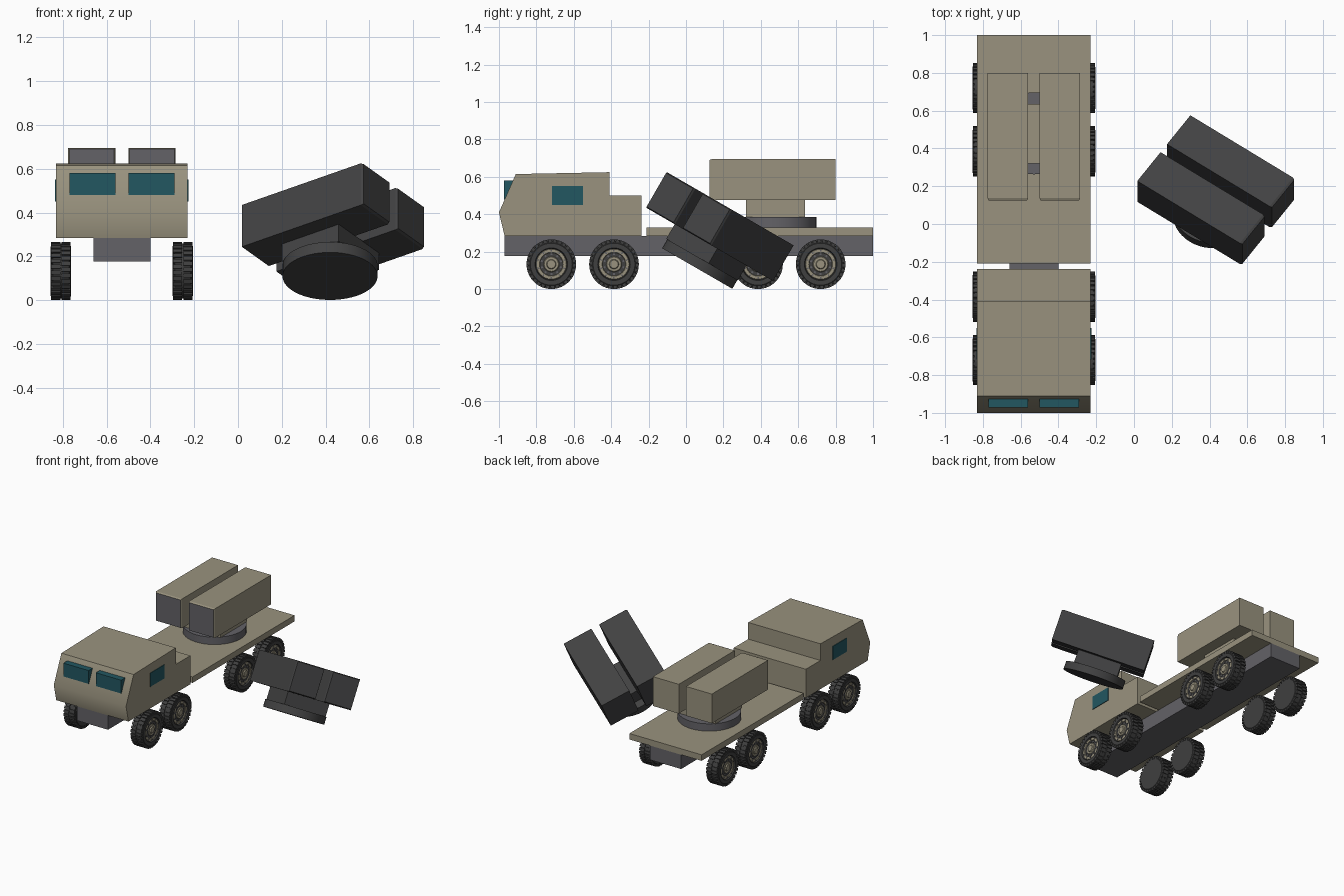
import bpy, bmesh, math
from mathutils import Matrix, Vector

cube = bpy.data.objects.get("Cube")
if cube:
    bpy.data.objects.remove(cube, do_unlink=True)


def material(name, rgb):
    m = bpy.data.materials.new(name)
    m.use_nodes = True
    m.diffuse_color = (*rgb, 1)
    m.node_tree.nodes["Principled BSDF"].inputs["Base Color"].default_value = (*rgb, 1)
    return m


TAN = material("desert tan", (0.32, 0.29, 0.21))
GREY = material("frame grey", (0.125, 0.122, 0.135))
DARK = material("wreck black", (0.055, 0.055, 0.056))
RUBBER = material("tyre rubber", (0.05, 0.05, 0.05))
GLASS = material("teal glass", (0.016, 0.095, 0.12))

CX = -0.53     # centre line of the truck
HALF = 0.30    # half width of the body


def finish(name, bm, mats, smooth=None):
    bmesh.ops.recalc_face_normals(bm, faces=bm.faces)
    me = bpy.data.meshes.new(name)
    bm.to_mesh(me)
    bm.free()
    for m in mats:
        me.materials.append(m)
    ob = bpy.data.objects.new(name, me)
    bpy.context.collection.objects.link(ob)
    if smooth:
        bpy.ops.object.select_all(action='DESELECT')
        ob.select_set(True)
        bpy.context.view_layer.objects.active = ob
        bpy.ops.object.shade_smooth_by_angle(angle=math.radians(smooth))
    return ob


def add_box(bm, lo, hi, mat=0, turn=Matrix()):
    lo, hi = Vector(lo), Vector(hi)
    place = turn @ Matrix.Translation((lo + hi) / 2) @ Matrix.Diagonal((*(hi - lo), 1))
    verts = bmesh.ops.create_cube(bm, size=1, matrix=place)["verts"]
    faces = {f for v in verts for f in v.link_faces}
    for f in faces:
        f.material_index = mat
    return faces


def box(name, lo, hi, mat):
    bm = bmesh.new()
    add_box(bm, lo, hi)
    return finish(name, bm, [mat])


def add_lathe(bm, profile, steps, mat=0):
    # profile of (x, radius) points turned about the x axis
    rings = [[bm.verts.new((x, r * math.cos(math.tau * i / steps), r * math.sin(math.tau * i / steps)))
              for i in range(steps)] for x, r in profile]
    faces = [bm.faces.new(rings[0]), bm.faces.new(rings[-1])]
    for a, b in zip(rings, rings[1:]):
        for i in range(steps):
            j = (i + 1) % steps
            faces.append(bm.faces.new((a[i], a[j], b[j], b[i])))
    for f in faces:
        f.material_index = mat


# Chassis and cargo deck
box("chassis", (CX - 0.13, -0.97, 0.178), (CX + 0.13, 1.0, 0.285), GREY)
box("deck", (CX - HALF, -0.21, 0.285), (CX + HALF, 1.0, 0.33), TAN)

# Cab from its side outline
outline = [(-0.97, 0.285), (-1.0, 0.41), (-0.91, 0.615), (-0.41, 0.625),
           (-0.41, 0.5), (-0.237, 0.5), (-0.237, 0.285)]
bm = bmesh.new()
side = bm.faces.new([bm.verts.new((CX - HALF, y, z)) for y, z in outline])
out = bmesh.ops.extrude_face_region(bm, geom=[side])["geom"]
bmesh.ops.translate(bm, vec=(2 * HALF, 0, 0), verts=[v for v in out if isinstance(v, bmesh.types.BMVert)])
finish("cab", bm, [TAN], 40)

# Cab windows
for s, label in ((-1, "right"), (1, "left")):
    mid = CX + s * 0.135
    box(label + "_windscreen", (mid - 0.105, -0.972, 0.48), (mid + 0.105, -0.9, 0.58), GLASS)
    edge = CX + s * HALF
    box(label + "_door_window", (edge - 0.004, -0.717, 0.45), (edge + 0.004, -0.55, 0.552), GLASS)

# Wheel: tyre, tread blocks, hub and bolts, outer side on +x
R = 0.133


def make_wheel(name):
    bm = bmesh.new()
    add_lathe(bm, [(-0.047, 0.086), (-0.047, 0.112), (-0.036, 0.126), (0.036, 0.126),
                   (0.047, 0.112), (0.047, 0.087), (0.036, 0.083)], 36)
    add_lathe(bm, [(0.034, 0.083), (0.041, 0.08), (0.041, 0.064), (0.032, 0.06), (0.032, 0.045),
                   (0.04, 0.038), (0.04, 0.026), (0.047, 0.022), (0.047, 0.012)], 24, 1)
    blocks = 30
    for row in (-1, 1):
        for i in range(blocks):
            turn = Matrix.Rotation(math.tau * (i + row * 0.25) / blocks, 4, 'X')
            x = row * 0.0235
            add_box(bm, (x - 0.021, -0.0095, 0.114), (x + 0.021, 0.0095, R - 0.0005), 0, turn)
    for i in range(10):
        turn = Matrix.Rotation(math.tau * i / 10, 4, 'X')
        add_box(bm, (0.03, -0.005, 0.048), (0.04, 0.005, 0.058), 2, turn)
        add_box(bm, (0.038, -0.004, 0.068), (0.045, 0.004, 0.076), 2, turn)
    return finish(name, bm, [RUBBER, TAN, GREY], 35)


master = None
for s, label in ((-1, "right"), (1, "left")):
    for n, y in enumerate((-0.72, -0.385, 0.385, 0.72), 1):
        name = f"{label}_wheel_{n}"
        if master is None:
            wheel = master = make_wheel(name)
        else:
            wheel = bpy.data.objects.new(name, master.data)
            bpy.context.collection.objects.link(wheel)
        wheel.location = (CX + s * 0.278, y, R)
        wheel.rotation_euler.z = 0 if s > 0 else math.pi


# Launcher turret: ring, pedestal and two pods, base at its own origin
def turret(prefix, body, trim, place):
    bm = bmesh.new()
    bmesh.ops.create_cone(bm, cap_ends=True, segments=48, radius1=0.217, radius2=0.217, depth=0.055,
                          matrix=Matrix.Translation((0, 0, 0.0275)))
    parts = [finish(prefix + "_turntable", bm, [trim], 35)]
    parts.append(box(prefix + "_pedestal", (-0.16, -0.16, 0.055), (0.16, 0.155, 0.147), body))
    for s, label in ((-1, "right"), (1, "left")):
        bm = bmesh.new()
        mid = s * 0.1375
        faces = add_box(bm, (mid - 0.1075, -0.343, 0.145), (mid + 0.1075, 0.32, 0.365))
        front = min(faces, key=lambda f: f.calc_center_median().y)
        bmesh.ops.inset_region(bm, faces=[front], thickness=0.008, depth=0.012)
        front.material_index = 1
        parts.append(finish(f"{prefix}_{label}_pod", bm, [body, trim]))
    for ob in parts:
        ob.matrix_world = place


turret("mounted", TAN, GREY, Matrix.Translation((CX, 0.48, 0.33)))

# Blown-off turret lying tilted beside the truck
turret("fallen", DARK, DARK, Matrix.Translation((0.42, 0.06, 0.11))
       @ Matrix.Rotation(math.radians(-30), 4, 'X') @ Matrix.Rotation(math.radians(55), 4, 'Z'))
